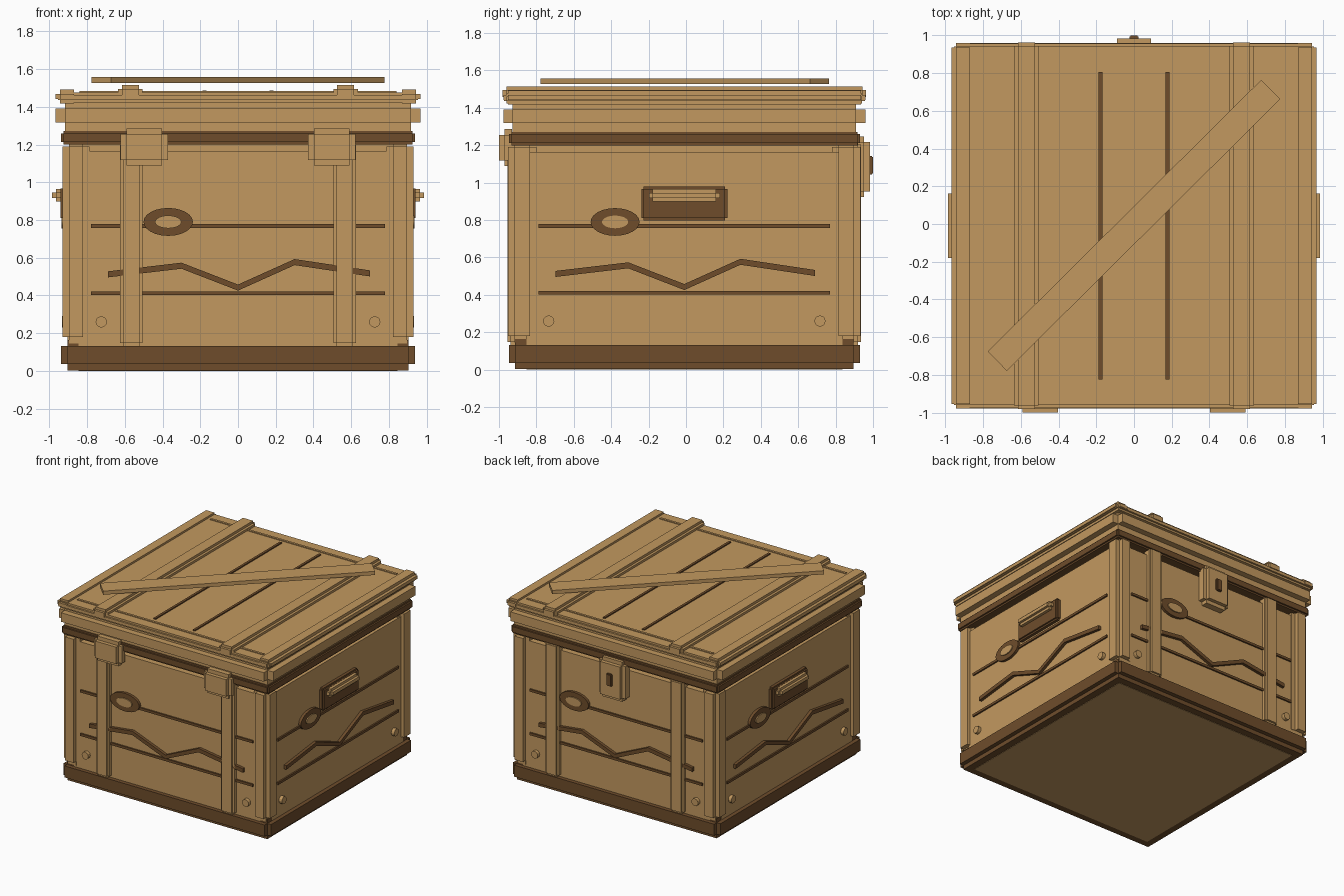
import bpy, bmesh, math
from mathutils import Matrix

if "Cube" in bpy.data.objects:
    bpy.data.objects.remove(bpy.data.objects["Cube"])

CY = -0.009  # crate centre in y


def material(name, rgb):
    m = bpy.data.materials.new(name)
    m.diffuse_color = (*rgb, 1)
    m.use_nodes = True
    m.node_tree.nodes["Principled BSDF"].inputs["Base Color"].default_value = m.diffuse_color
    return m


WOOD = material("light_wood", (0.545, 0.318, 0.115))
DARK = material("dark_wood", (0.156, 0.073, 0.024))
CENTRE = Matrix.Translation((0, CY, 0))


def finish(bm, name, mat, matrix):
    bmesh.ops.recalc_face_normals(bm, faces=bm.faces)
    me = bpy.data.meshes.new(name)
    bm.to_mesh(me)
    bm.free()
    me.materials.append(mat)
    ob = bpy.data.objects.new(name, me)
    ob.matrix_world = matrix
    bpy.context.collection.objects.link(ob)
    return ob


def box(name, x, y, z, mat=WOOD, step=0, matrix=CENTRE):
    """Box from (min, max) ranges; with a step, three crossed boxes give notched edges."""
    bm = bmesh.new()
    for axis in range(3 if step else 1):
        for v in bmesh.ops.create_cube(bm, size=1)["verts"]:
            co = []
            for i, (c, r) in enumerate(zip(v.co, (x, y, z))):
                inset = step if i != axis else 0
                co.append(r[0] + inset if c < 0 else r[1] - inset)
            v.co = co
    return finish(bm, name, mat, matrix)


def disc(name, x, z, rx, rz, y, mat, matrix, sides=24):
    """Elliptical disc facing -y."""
    bm = bmesh.new()
    bmesh.ops.create_cone(bm, cap_ends=True, segments=sides, radius1=1, radius2=1, depth=1)
    place = (Matrix.Translation((x, (y[0] + y[1]) / 2, z))
             @ Matrix.Diagonal((rx, y[1] - y[0], rz, 1))
             @ Matrix.Rotation(math.pi / 2, 4, 'X'))
    bmesh.ops.transform(bm, matrix=place, verts=bm.verts)
    return finish(bm, name, mat, matrix)


def crack(name, pts, width, y, matrix):
    """Zigzag strip with upright joints, facing -y."""
    bm = bmesh.new()
    rings = [[bm.verts.new((px, yy, pz + s * width / 2))
              for yy, s in ((y[0], -1), (y[0], 1), (y[1], 1), (y[1], -1))] for px, pz in pts]
    for a, b in zip(rings, rings[1:]):
        for i in range(4):
            bm.faces.new((a[i], a[(i + 1) % 4], b[(i + 1) % 4], b[i]))
    bm.faces.new(rings[0])
    bm.faces.new(rings[-1])
    return finish(bm, name, DARK, matrix)


def sym(h):
    return (-h, h)


# Body and base
box("body", sym(0.905), sym(0.905), (0, 1.225), step=0.06)
box("base", sym(0.938), sym(0.938), (0.003, 0.165), DARK, 0.034)
box("rim", sym(0.938), sym(0.938), (1.2, 1.272), DARK, 0.013)

# Corner posts
for sx in (-1, 1):
    for sy in (-1, 1):
        box("corner_post", sorted((sx * 0.787, sx * 0.931)), sorted((sy * 0.79, sy * 0.943)),
            (0.145, 1.225), step=0.035)

# Details repeated on all four sides
for k in range(4):
    side = CENTRE @ Matrix.Rotation(k * math.pi / 2, 4, 'Z')
    for z in (0.412, 0.768):
        box("plank_gap", sym(0.78), (-0.917, -0.89), (z - 0.01, z + 0.01), DARK, matrix=side)
    disc("knot", -0.37, 0.79, 0.131, 0.074, (-0.927, -0.89), DARK, side)
    disc("knot_centre", -0.37, 0.79, 0.07, 0.034, (-0.935, -0.89), WOOD, side)
    crack("crack", [(-0.69, 0.512), (-0.3, 0.558), (0, 0.442), (0.3, 0.577), (0.7, 0.517)],
          0.032, (-0.929, -0.89), side)
    for x in (-0.725, 0.725):
        disc("nail", x, 0.26, 0.03, 0.03, (-0.932, -0.89), WOOD, side, 12)
    if k % 2 == 0:
        # Vertical straps on front and back
        for s in (-1, 1):
            box("side_strap", sorted((s * 0.505, s * 0.625)), (-0.945, -0.86), (0.133, 1.22),
                step=0.016, matrix=side)
    else:
        # Carrying handles on left and right
        box("handle_plate", sym(0.23), (-0.942, -0.86), (0.798, 0.98), DARK, 0.013, side)
        box("handle_grip", sym(0.19), (-0.985, -0.91), (0.898, 0.965), WOOD, 0.02, side)

# Lid
box("lid_base", sym(0.968), sym(0.968), (1.268, 1.442), step=0.05)
box("lid_top", sym(0.955), sym(0.965), (1.422, 1.477), step=0.015)
for s in (-1, 1):
    box("lid_edge_bar", sorted((s * 0.845, s * 0.967)), sym(0.968), (1.418, 1.493), step=0.024)
    box("lid_strap", sorted((s * 0.505, s * 0.635)), sym(0.972), (1.437, 1.515), step=0.02)
    box("lid_gap", (s * 0.178 - 0.01, s * 0.178 + 0.01), sym(0.815), (1.468, 1.486), DARK)
    box("lid_rail", sym(0.84), sorted((s * 0.85, s * 0.868)), (1.468, 1.484))

# Diagonal brace above the lid
box("lid_brace", sym(1.022), sym(0.072), (1.527, 1.557),
    matrix=Matrix.Translation((0, -0.007, 0)) @ Matrix.Rotation(math.radians(44.8), 4, 'Z'))

# Front clasps and rear latch
ORIGIN = Matrix.Identity(4)
for s in (-1, 1):
    box("front_clasp", sorted((s * 0.372, s * 0.622)), (-1.0, -0.9), (1.088, 1.286),
        step=0.03, matrix=ORIGIN)
box("rear_latch", sym(0.12), (0.87, 0.983), (0.923, 1.248), step=0.03, matrix=ORIGIN)
box("latch_slot", sym(0.025), (0.96, 1.0), (1.043, 1.143), DARK, 0.006, matrix=ORIGIN)
